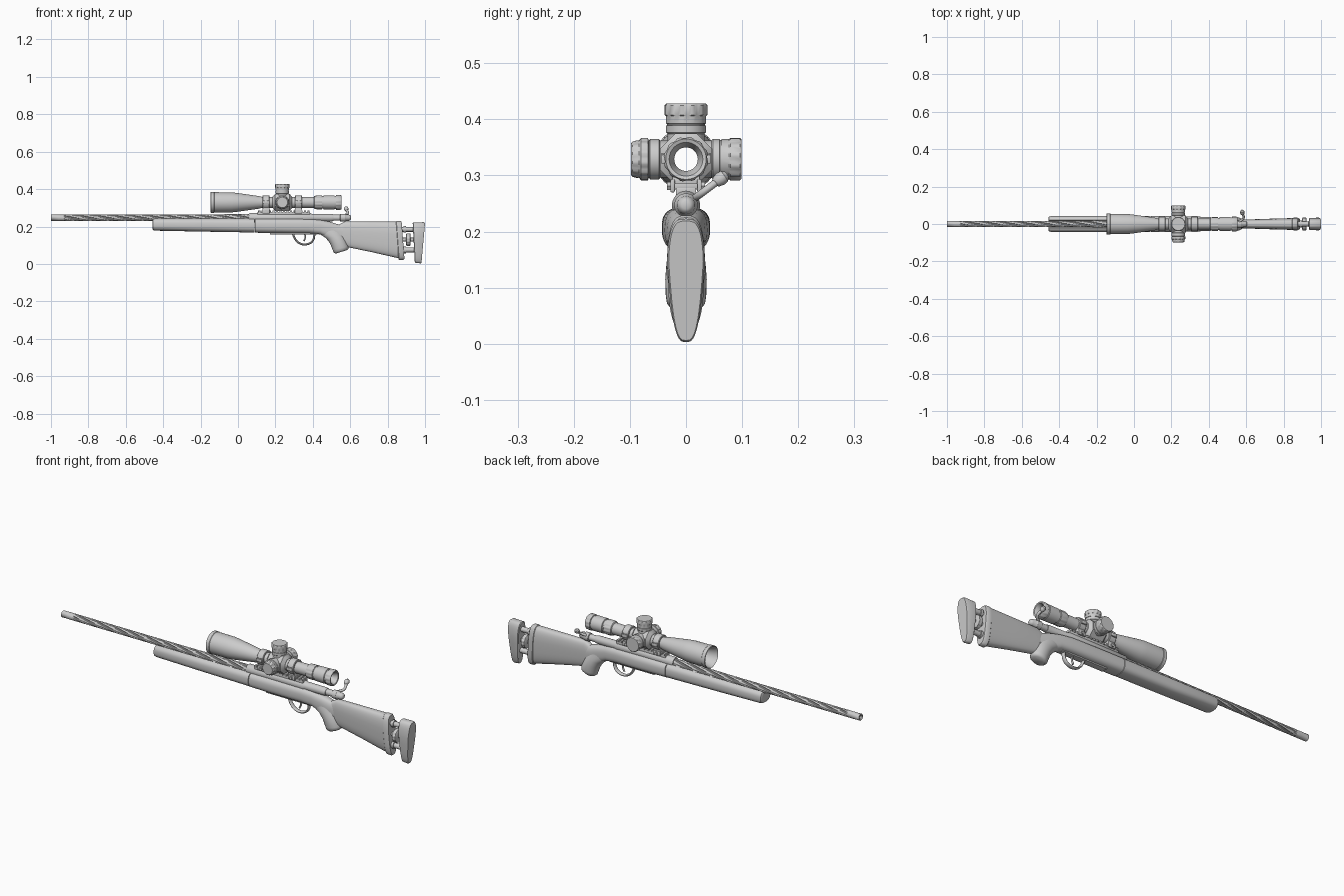
import bpy, bmesh, math
from mathutils import Vector

BORE_Z, SCOPE_Z = 0.247, 0.329


def finish(name, bm, angle=35):
    bmesh.ops.recalc_face_normals(bm, faces=bm.faces)
    me = bpy.data.meshes.new(name)
    bm.to_mesh(me)
    bm.free()
    ob = bpy.data.objects.new(name, me)
    bpy.context.collection.objects.link(ob)
    smooth(ob, angle)
    return ob


def smooth(ob, angle=35):
    bpy.ops.object.select_all(action='DESELECT')
    ob.select_set(True)
    bpy.context.view_layer.objects.active = ob
    bpy.ops.object.shade_smooth_by_angle(angle=math.radians(angle))


def loft(name, rings, closed=False, angle=35):
    """Skin rings of points; cap the ends, or join last to first when closed."""
    bm = bmesh.new()
    vs = [[bm.verts.new(p) for p in r] for r in rings]
    n = len(vs[0])
    for a, b in zip(vs, vs[1:] + vs[:1] if closed else vs[1:]):
        for j in range(n):
            k = (j + 1) % n
            bm.faces.new((a[j], a[k], b[k], b[j]))
    if not closed:
        bm.faces.new(vs[0])
        bm.faces.new(vs[-1])
    return finish(name, bm, angle)


def lathe(name, origin, axis, profile, segs=48, hollow=False, phase=0.0):
    """Revolve (distance, radius, knurl depth) points about an axis."""
    rot = Vector((1, 0, 0)).rotation_difference(Vector(axis))
    rings = []
    for t, r, *k in profile:
        ring = []
        for j in range(segs):
            a = 2 * math.pi * j / segs + phase
            rr = r - (k[0] if k and j % 4 < 2 else 0)
            ring.append(Vector(origin) + rot @ Vector((t, rr * math.cos(a), rr * math.sin(a))))
        rings.append(ring)
    return loft(name, rings, hollow)


def section(xb, xt, zb, zt, w, n=2.6, taper=0.0, segs=40):
    """Superellipse cross-section; xb/xt slant it, taper narrows the bottom."""
    pts = []
    for j in range(segs):
        a = 2 * math.pi * j / segs
        c, s = math.cos(a), math.sin(a)
        u = math.copysign(abs(c) ** (2 / n), c)
        v = math.copysign(abs(s) ** (2 / n), s)
        f = (v + 1) / 2
        pts.append((xb + (xt - xb) * f, u * w * (1 + taper * (min(v, 0.3) - 0.3)), zb + (zt - zb) * f))
    return pts


def box(name, x0, x1, y0, y1, z0, z1, bevel=0.002):
    bm = bmesh.new()
    bmesh.ops.create_cube(bm, size=1)
    for v in bm.verts:
        v.co = ((x0 + x1) / 2 + v.co.x * (x1 - x0), (y0 + y1) / 2 + v.co.y * (y1 - y0),
                (z0 + z1) / 2 + v.co.z * (z1 - z0))
    bmesh.ops.bevel(bm, geom=bm.edges[:], offset=bevel, segments=2, affect='EDGES', profile=0.5)
    return finish(name, bm)


def tube(name, pts, radius, y_scale=1.0):
    cu = bpy.data.curves.new(name, 'CURVE')
    cu.dimensions = '3D'
    cu.bevel_depth, cu.bevel_resolution, cu.use_fill_caps = radius, 4, True
    sp = cu.splines.new('BEZIER')
    sp.bezier_points.add(len(pts) - 1)
    for b, p in zip(sp.bezier_points, pts):
        b.co = p
        b.handle_left_type = b.handle_right_type = 'AUTO'
    ob = bpy.data.objects.new(name, cu)
    bpy.context.collection.objects.link(ob)
    ob.scale.y = y_scale
    return ob


# Barrel with spiral flutes and an open muzzle
def barrel_ring(x, flute):
    r = 0.017 + 0.003 * max(0, (x + 0.3) / 0.4)
    ring = []
    for j in range(48):
        a = 2 * math.pi * j / 48
        d = 0.0045 * flute if j % 8 in (3, 4, 5) else 0
        b = a + x * 2 * math.pi / 0.56
        ring.append((x, (r - d) * math.cos(b), BORE_Z + (r - d) * math.sin(b)))
    return ring


def bore_ring(x, r):
    return [(x, r * math.cos(2 * math.pi * j / 48 + x * 2 * math.pi / 0.56),
             BORE_Z + r * math.sin(2 * math.pi * j / 48 + x * 2 * math.pi / 0.56)) for j in range(48)]


rings = [bore_ring(-0.93, 0.008), bore_ring(-0.995, 0.008), bore_ring(-1.0, 0.012)]
rings += [barrel_ring(x, 0) for x in (-0.999, -0.96, -0.93)]
rings += [barrel_ring(-0.92 + 0.98 * i / 70, 1) for i in range(71)]
rings += [barrel_ring(x, 0) for x in (0.07, 0.12)]
loft("barrel", rings, angle=30)

# Receiver, bolt and bolt handle
lathe("receiver", (0, 0, BORE_Z), (1, 0, 0),
      [(0.06, 0.023), (0.064, 0.025), (0.385, 0.025), (0.395, 0.021), (0.50, 0.02), (0.51, 0.018)])
lathe("bolt", (0, 0, BORE_Z), (1, 0, 0),
      [(0.45, 0.016), (0.545, 0.016), (0.547, 0.021), (0.572, 0.021), (0.576, 0.018),
       (0.594, 0.016), (0.602, 0.012), (0.605, 0.007)])
tube("bolt_handle", [(0.56, 0.012, 0.257), (0.585, 0.03, 0.27), (0.58, 0.058, 0.291)], 0.0065)
lathe("bolt_knob", (0.58, 0.05, 0.286), Vector((-0.1, 0.8, 0.55)).normalized(),
      [(0, 0.006), (0.005, 0.010), (0.014, 0.0125), (0.022, 0.0115), (0.028, 0.006)], 24)

# Fore-end with the barrel channel cut out
fore = loft("fore_end", [section(x, x, zb, zt, w, 2.7) for x, zb, zt, w in (
    (-0.457, 0.187, 0.236, 0.035), (-0.454, 0.181, 0.241, 0.040), (-0.445, 0.178, 0.244, 0.042),
    (-0.2, 0.173, 0.244, 0.043), (0.088, 0.168, 0.244, 0.043))], angle=45)
cutter = lathe("channel_cutter", (0, 0, 0.252), (1, 0, 0), [(-0.5, 0.024), (0.06, 0.024)])
mod = fore.modifiers.new("channel", 'BOOLEAN')
mod.operation, mod.solver, mod.object = 'DIFFERENCE', 'EXACT', cutter
bpy.context.view_layer.objects.active = fore
bpy.ops.object.modifier_apply(modifier=mod.name)
bpy.data.objects.remove(cutter)
smooth(fore)

# Mid stock, wrist and butt
loft("mid_stock", [section(x, x, zb, zt, w, 2.7) for x, zb, zt, w in (
    (0.091, 0.167, 0.244, 0.043), (0.25, 0.164, 0.244, 0.042), (0.38, 0.163, 0.243, 0.038),
    (0.44, 0.158, 0.236, 0.034), (0.49, 0.135, 0.226, 0.030), (0.53, 0.11, 0.213, 0.026),
    (0.56, 0.10, 0.207, 0.022))], angle=50)
loft("butt", [section(xb, xt, zb, zt, w, 3, 0.1) for xb, xt, zb, zt, w in (
    (0.53, 0.515, 0.125, 0.2, 0.018), (0.55, 0.545, 0.10, 0.213, 0.021), (0.575, 0.57, 0.092, 0.226, 0.023),
    (0.72, 0.71, 0.062, 0.226, 0.028), (0.86, 0.845, 0.03, 0.226, 0.032))], angle=50)
loft("butt_end_cap", [section(0.862 + d, 0.847 + d, 0.022 + i, 0.229 - i, 0.034 - i, 3, 0.1)
                      for d, i in ((-0.004, 0.004), (0, 0), (0.022, 0), (0.028, 0.004))])

# Pistol grip, made of slanted horizontal rings
grip = []
for x0, x1, zf, zb, w in ((0.40, 0.55, 0.19, 0.19, 0.028), (0.43, 0.56, 0.165, 0.165, 0.032),
                          (0.47, 0.57, 0.138, 0.145, 0.035), (0.492, 0.58, 0.11, 0.12, 0.037),
                          (0.506, 0.591, 0.075, 0.094, 0.036), (0.511, 0.592, 0.062, 0.083, 0.034),
                          (0.522, 0.583, 0.055, 0.074, 0.026)):
    grip.append([((x0 + x1) / 2 + (x1 - x0) / 2 * math.cos(a), w * math.sin(a),
                  (zf + zb) / 2 + (zb - zf) / 2 * math.cos(a))
                 for a in (2 * math.pi * j / 32 for j in range(32))])
loft("grip", grip, angle=50)

# Adjustable butt pad with rods and wheel
loft("butt_pad", [section(xb, xt, zb, zt, w, 3.2, 0.28) for xb, xt, zb, zt, w in (
    (0.945, 0.934, 0.012, 0.218, 0.029), (0.948, 0.937, 0.006, 0.222, 0.033),
    (0.976, 0.994, 0.003, 0.223, 0.034), (0.981, 1.0, 0.006, 0.219, 0.031))])
for i, z in enumerate((0.185, 0.075)):
    lathe(f"adjuster_rod_{i}", (0, 0, z), (1, 0, 0), [(0.86, 0.013), (0.95, 0.013)], 24)
    lathe(f"adjuster_collar_{i}", (0, 0, z), (1, 0, 0), [(0.885, 0.018), (0.897, 0.018)], 24)
lathe("adjuster_screw", (0, 0, 0.13), (1, 0, 0), [(0.86, 0.01), (0.95, 0.01)], 24)
lathe("adjuster_wheel", (0, 0, 0.13), (1, 0, 0),
      [(0.899, 0.028), (0.902, 0.034, 0.002), (0.92, 0.034, 0.002), (0.923, 0.028)])

# Trigger and guard
tube("trigger_guard", [(0.29, 0, 0.168), (0.308, 0, 0.13), (0.335, 0, 0.108), (0.375, 0, 0.107),
                       (0.4, 0, 0.125), (0.41, 0, 0.168)], 0.0055, 2)
tube("trigger", [(0.352, 0, 0.168), (0.36, 0, 0.145), (0.352, 0, 0.122)], 0.004, 1.3)
box("bottom_plate", 0.17, 0.425, -0.016, 0.016, 0.158, 0.17)

# Scope rail with cross slots
box("rail", 0.105, 0.385, -0.018, 0.018, 0.26, 0.278)
for i in range(15):
    x = 0.108 + i * 0.0189
    box(f"rail_tooth_{i}", x, x + 0.011, -0.021, 0.021, 0.275, 0.286, 0.0015)

# Scope tube, open right through
lathe("scope_tube", (0, 0, SCOPE_Z), (1, 0, 0), [
    (-0.147, 0.053), (-0.145, 0.056), (-0.128, 0.056), (-0.126, 0.0545), (-0.035, 0.0535), (-0.01, 0.051),
    (0.11, 0.034), (0.13, 0.029), (0.405, 0.029), (0.408, 0.034), (0.42, 0.037, 0.002), (0.448, 0.037, 0.002),
    (0.45, 0.033), (0.456, 0.033), (0.458, 0.037), (0.515, 0.038), (0.517, 0.035), (0.523, 0.035),
    (0.525, 0.040, 0.002), (0.548, 0.040, 0.002), (0.553, 0.036), (0.551, 0.030), (0.53, 0.021),
    (0.1, 0.021), (-0.11, 0.042), (-0.135, 0.048)], hollow=True)
lathe("turret_housing", (0.237, 0, SCOPE_Z), (1, 0, 0),
      [(-0.052, 0.032), (-0.038, 0.050), (0.038, 0.050), (0.052, 0.032), (0.052, 0.026), (-0.052, 0.026)],
      8, True, math.pi / 8)

# Turrets on the top and both sides
TURRET = [(0.03, 0.033), (0.045, 0.033), (0.048, 0.036), (0.06, 0.036), (0.0605, 0.034), (0.063, 0.034),
          (0.0635, 0.036), (0.077, 0.036), (0.079, 0.0385, 0.002), (0.096, 0.0385, 0.002), (0.099, 0.035)]
for name, axis in (("top", (0, 0, 1)), ("side", (0, 1, 0))):
    lathe(f"{name}_turret", (0.237, 0, SCOPE_Z), axis, TURRET)
lathe("focus_turret", (0.237, 0, SCOPE_Z), (0, -1, 0),
      [(0.03, 0.033), (0.046, 0.033), (0.048, 0.036), (0.064, 0.036), (0.066, 0.033), (0.068, 0.038, 0.002),
       (0.08, 0.038, 0.002), (0.084, 0.033), (0.086, 0.034, 0.0015), (0.095, 0.032, 0.0015), (0.098, 0.028)])

# Scope mounts: ring, base, side clamps and screws
for i, x in enumerate((0.15, 0.323)):
    lathe(f"mount_ring_{i}", (x, 0, SCOPE_Z), (1, 0, 0),
          [(-0.018, 0.036), (-0.016, 0.038), (0.016, 0.038), (0.018, 0.036), (0.018, 0.027), (-0.018, 0.027)],
          hollow=True)
    box(f"mount_base_{i}", x - 0.018, x + 0.018, -0.025, 0.025, 0.276, 0.303)
    for s in (-1, 1):
        y0, y1 = sorted((s * 0.02, s * 0.028))
        box(f"mount_clamp_{i}_{s}", x - 0.02, x + 0.02, y0, y1, 0.27, 0.293)
        y0, y1 = sorted((s * 0.032, s * 0.044))
        box(f"ring_flange_{i}_{s}", x - 0.016, x + 0.016, y0, y1, 0.321, 0.337)
        lathe(f"clamp_nut_{i}_{s}", (x, 0, 0.281), (0, s, 0), [(0.026, 0.008), (0.034, 0.008)], 6)
        for dx in (-0.009, 0.009):
            lathe(f"ring_screw_{i}_{s}_{dx}", (x + dx, s * 0.0395, 0.335), (0, 0, 1), [(0, 0.004), (0.005, 0.004)], 12)
